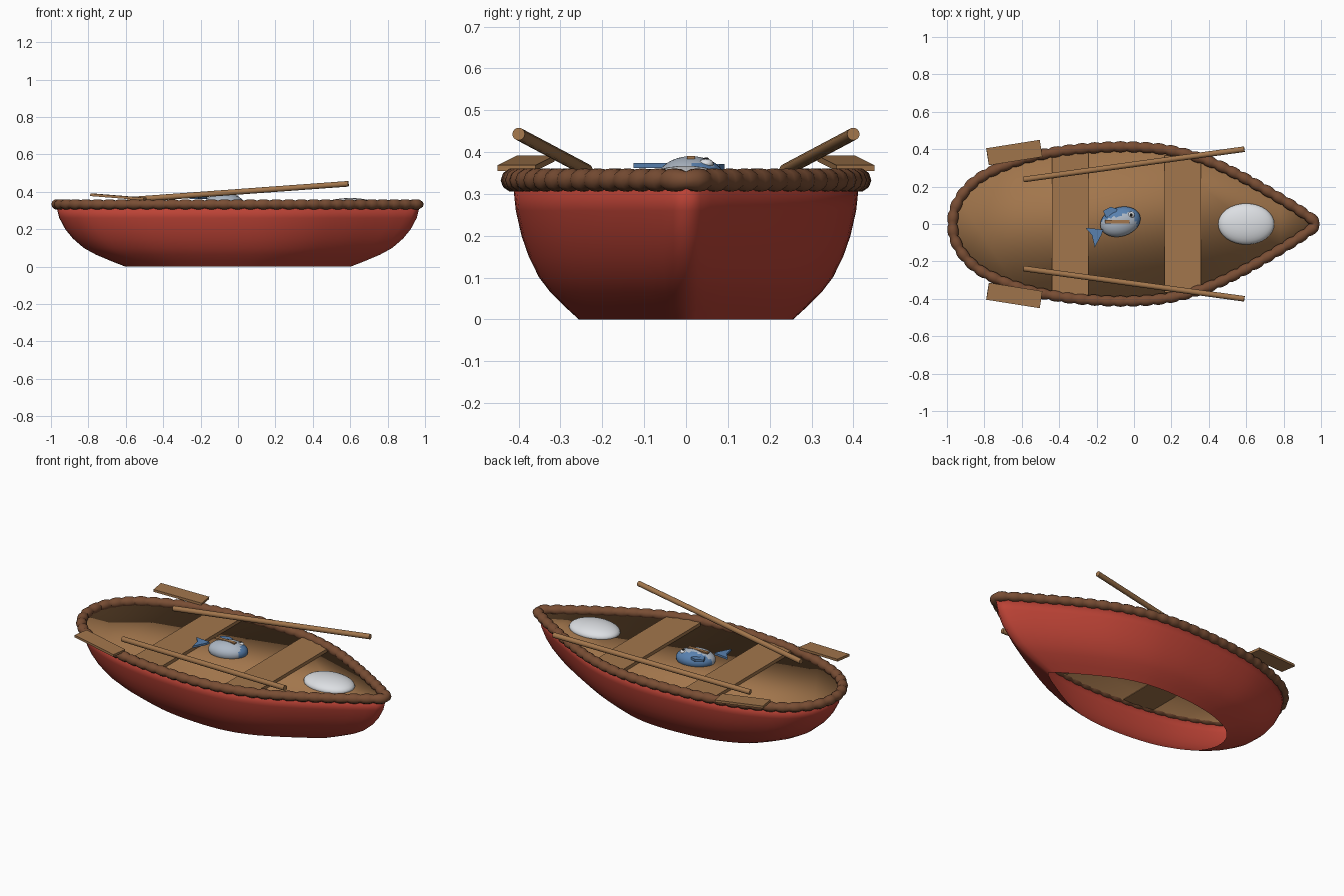
import bpy, bmesh, math
from mathutils import Vector, Matrix

if "Cube" in bpy.data.objects:
    bpy.data.objects.remove(bpy.data.objects["Cube"])

def mat(name, rgb):
    m = bpy.data.materials.new(name)
    m.diffuse_color = (*rgb, 1)
    m.use_nodes = True
    m.node_tree.nodes["Principled BSDF"].inputs["Base Color"].default_value = m.diffuse_color
    return m

RED = mat("hull red", (0.50, 0.055, 0.036))
WOOD = mat("light wood", (0.36, 0.18, 0.072))
ROPE = mat("rope brown", (0.19, 0.075, 0.034))
BLUE = mat("fish blue", (0.10, 0.22, 0.43))
GREY = mat("fish grey", (0.42, 0.48, 0.56))
WHITE = mat("white", (0.72, 0.74, 0.77))
BLACK = mat("black", (0.01, 0.01, 0.01))

def make(name, bm, mats, smooth=None):
    me = bpy.data.meshes.new(name)
    bm.to_mesh(me)
    bm.free()
    ob = bpy.data.objects.new(name, me)
    bpy.context.collection.objects.link(ob)
    for m in mats:
        me.materials.append(m)
    if smooth is not None:
        bpy.ops.object.select_all(action='DESELECT')
        ob.select_set(True)
        bpy.context.view_layer.objects.active = ob
        bpy.ops.object.shade_smooth_by_angle(angle=math.radians(smooth))
    return ob

def box(name, center, size, rot, material):
    bm = bmesh.new()
    M = Matrix.Translation(center) @ rot.to_4x4() @ Matrix.Diagonal((*size, 1))
    bmesh.ops.create_cube(bm, size=1, matrix=M)
    return make(name, bm, [material])

def ellipsoid(name, center, radii, mats, turn=0, rule=None, seg=32, rings=16):
    bm = bmesh.new()
    bmesh.ops.create_uvsphere(bm, u_segments=seg, v_segments=rings, radius=1)
    if rule:
        for f in bm.faces:
            f.material_index = rule(f.calc_center_median())
    bm.transform(Matrix.Translation(center) @ Matrix.Rotation(turn, 4, 'Z')
                 @ Matrix.Diagonal((*radii, 1)))
    return make(name, bm, mats, 60)

def plate(name, pts, z, thick, material):
    bm = bmesh.new()
    f = bm.faces.new([bm.verts.new((x, y, z)) for x, y in pts])
    ext = bmesh.ops.extrude_face_region(bm, geom=[f])
    for v in ext["geom"]:
        if isinstance(v, bmesh.types.BMVert):
            v.co.z += thick
    bmesh.ops.recalc_face_normals(bm, faces=bm.faces)
    return make(name, bm, [material])

# Boat outline: pointed bow at +x, round stern at -x
half = [(-.97, 0), (-.955, .09), (-.90, .18), (-.8, .262), (-.6, .345), (-.4, .388),
        (-.2, .408), (0, .412), (.2, .392), (.4, .335), (.6, .24), (.8, .125),
        (.9, .062), (.97, 0)]
ctrl = [Vector(p) for p in half] + [Vector((x, -y)) for x, y in half[-2:0:-1]]

def outline(n):
    """Closed smooth curve through the control points, n even steps."""
    fine, k = [], len(ctrl)
    for i in range(k):
        a, b, c, d = (ctrl[(i + j) % k] for j in (-1, 0, 1, 2))
        for s in range(20):
            t = s / 20
            fine.append(0.5 * (2 * b + (c - a) * t + (2 * a - 5 * b + 4 * c - d) * t ** 2
                               + (3 * b - a - 3 * c + d) * t ** 3))
    lens = [0]
    for i, p in enumerate(fine):
        lens.append(lens[-1] + (fine[(i + 1) % len(fine)] - p).length)
    out, j = [], 0
    for i in range(n):
        target = lens[-1] * i / n
        while lens[j + 1] < target:
            j += 1
        f = (target - lens[j]) / (lens[j + 1] - lens[j])
        out.append(fine[j].lerp(fine[(j + 1) % len(fine)], f))
    return out

# Hull: scaled outline rings, open underneath, wooden deck on top
bm = bmesh.new()
N = 96
base = outline(N)
levels = [(0, .62), (.03, .70), (.065, .785), (.10, .85), (.15, .91), (.20, .952),
          (.26, .985), (.318, 1)]
rings = [[bm.verts.new((p.x * s, p.y * s, z)) for p in base] for z, s in levels]
for lo, hi in zip(rings, rings[1:]):
    for i in range(N):
        j = (i + 1) % N
        bm.faces.new((lo[j], lo[i], hi[i], hi[j]))
deck = bm.faces.new(rings[-1])
deck.material_index = 1
bm.normal_update()
if deck.normal.z < 0:
    deck.normal_flip()
for f in bm.faces:
    if f is not deck:
        c = f.calc_center_median()
        if f.normal.dot(Vector((c.x, c.y, 0))) < 0:
            f.normal_flip()
make("hull", bm, [RED, WOOD], 180)

# Rope rim: chain of barrel-shaped segments
bm = bmesh.new()
SEG, SIDES = 64, 10
path = outline(SEG * 4)
loops = []
for i, p in enumerate(path):
    t = (path[(i + 1) % len(path)] - path[i - 1]).normalized()
    side = Vector((t.y, -t.x, 0))
    r = (.0225, .0285, .030, .0285)[i % 4]
    loops.append([bm.verts.new(Vector((p.x, p.y, .333)) + side * (r * math.cos(a))
                               + Vector((0, 0, r * .95 * math.sin(a))))
                  for a in (2 * math.pi * k / SIDES for k in range(SIDES))])
for i, a in enumerate(loops):
    b = loops[(i + 1) % len(loops)]
    for k in range(SIDES):
        m = (k + 1) % SIDES
        bm.faces.new((a[k], a[m], b[m], b[k]))
bmesh.ops.recalc_face_normals(bm, faces=bm.faces)
make("rope_rim", bm, [ROPE], 40)

# Seats
flat = Matrix.Identity(3)
box("rear_seat", (-.342, 0, .326), (.195, .76, .022), flat, WOOD)
box("front_seat", (.26, 0, .326), (.195, .735, .022), flat, WOOD)

# Oars: shaft and loose blade on each side
for s, label in ((1, "left"), (-1, "right")):
    a, b = Vector((-.59, .238 * s, .357)), Vector((.59, .40 * s, .443))
    d = b - a
    bm = bmesh.new()
    bmesh.ops.create_cone(bm, cap_ends=True, segments=16, radius1=.015, radius2=.015,
                          depth=d.length,
                          matrix=Matrix.Translation((a + b) / 2)
                          @ d.to_track_quat('Z', 'Y').to_matrix().to_4x4())
    make(label + "_oar_shaft", bm, [WOOD], 40)
    rot = Matrix.Rotation(math.radians(9 * s), 3, 'Z') @ Matrix.Rotation(math.radians(4.5), 3, 'Y')
    box(label + "_oar_blade", (-.64, .382 * s, .373), (.29, .092, .014), rot, WOOD)

# White bundle at the bow
ellipsoid("white_bundle", (.60, 0, .322), (.15, .11, .045), [WHITE])

# Fish lying on the deck: blue back, grey belly
TURN = math.radians(17)
ellipsoid("fish_body", (-.073, .012, .335), (.11, .078, .055), [GREY, BLUE], TURN,
          lambda c: 1 if c.y > .42 or c.x > .72 else 0)
plate("fish_tail", [(-.165, -.03), (-.26, -.02), (-.225, -.06), (-.21, -.125), (-.175, -.06)],
      .362, .012, BLUE)
plate("fish_back_fin", [(-.09, .08), (-.125, .092), (-.165, .07), (-.15, .035), (-.10, .05)],
      .357, .014, BLUE)
box("fish_stripe", (-.09, .012, .387), (.13, .02, .008), flat, WOOD)
ellipsoid("fish_eye", (-.015, .048, .372), (.018, .018, .012), [WHITE], 0, None, 16, 8)
ellipsoid("fish_pupil", (-.015, .048, .382), (.008, .008, .005), [BLACK], 0, None, 12, 6)
